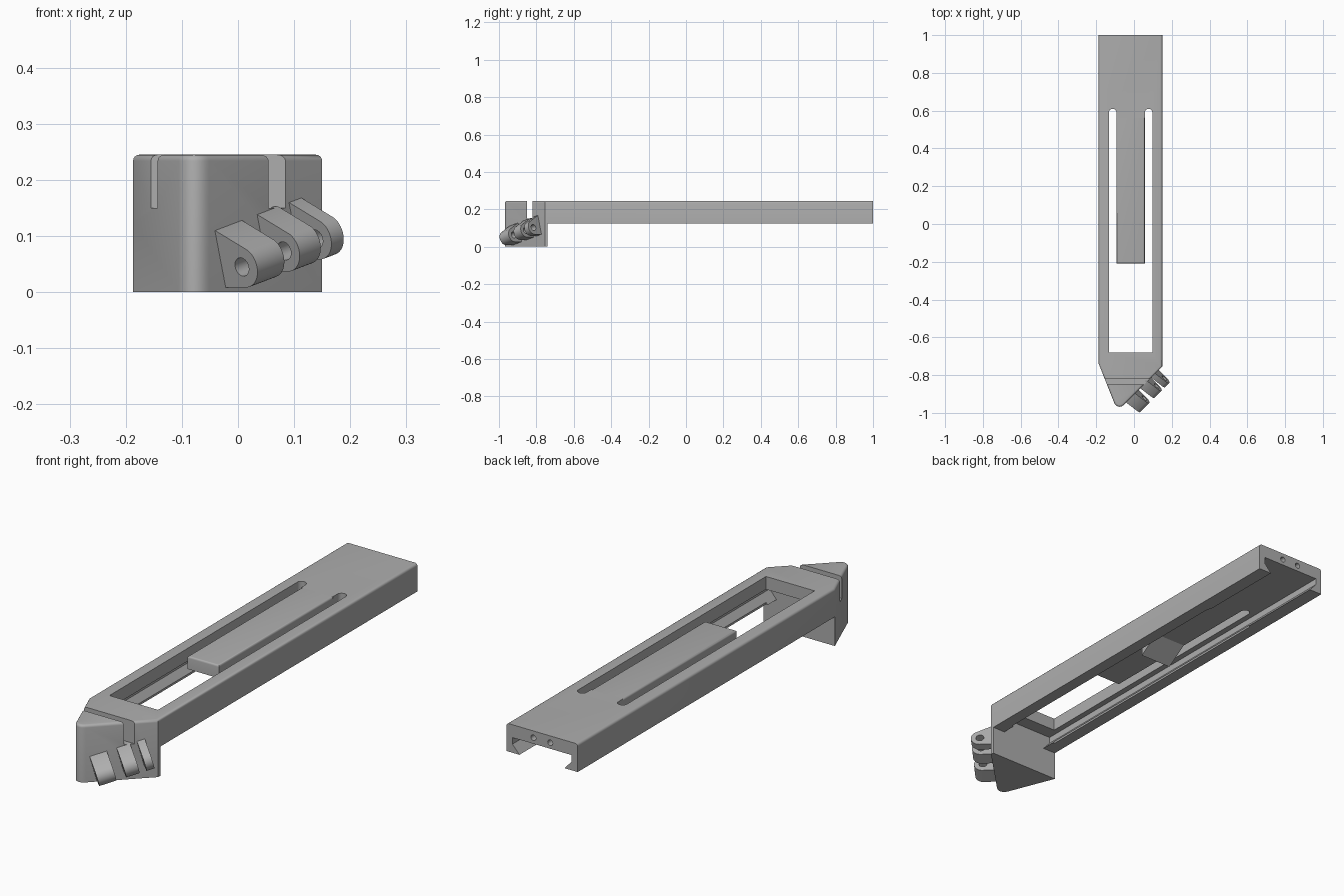
import bpy, bmesh, math
from mathutils import Vector, Matrix

old = bpy.data.objects.get("Cube")
if old:
    bpy.data.objects.remove(old, do_unlink=True)

grey = bpy.data.materials.new("plain grey")
grey.use_nodes = True
grey.diffuse_color = (0.42, 0.42, 0.42, 1)
grey.node_tree.nodes["Principled BSDF"].inputs["Base Color"].default_value = grey.diffuse_color

CX = -0.018          # rail centre line
TOP = 0.245
X, Y, Z = Vector((1, 0, 0)), Vector((0, 1, 0)), Vector((0, 0, 1))


def prism(name, pts, depth, origin=(0, 0, 0), a=X, b=Y, refine=None):
    """Extrude the profile pts, laid along axes a and b, by depth along a x b."""
    o, n = Vector(origin), a.cross(b)
    bm = bmesh.new()
    face = bm.faces.new([bm.verts.new(o + a * p[0] + b * p[1]) for p in pts])
    out = bmesh.ops.extrude_face_region(bm, geom=[face])
    bmesh.ops.translate(bm, vec=n * depth, verts=[v for v in out["geom"] if isinstance(v, bmesh.types.BMVert)])
    bmesh.ops.recalc_face_normals(bm, faces=bm.faces)
    if refine:
        refine(bm)
    mesh = bpy.data.meshes.new(name)
    bm.to_mesh(mesh)
    bm.free()
    mesh.materials.append(grey)
    obj = bpy.data.objects.new(name, mesh)
    bpy.context.collection.objects.link(obj)
    return obj


def box(name, x0, x1, y0, y1, z0, z1, refine=None):
    return prism(name, [(x0, y0), (x1, y0), (x1, y1), (x0, y1)], z1 - z0, (0, 0, z0), refine=refine)


def arc(cx, cy, r, start, end, steps):
    angles = [math.radians(start + (end - start) * i / steps) for i in range(steps + 1)]
    return [(cx + r * math.cos(t), cy + r * math.sin(t)) for t in angles]


def activate(obj):
    bpy.ops.object.select_all(action="DESELECT")
    obj.select_set(True)
    bpy.context.view_layer.objects.active = obj


def cut(obj, cutters):
    activate(obj)
    for c in cutters:
        c.hide_render = True
        mod = obj.modifiers.new("cut", "BOOLEAN")
        mod.operation, mod.solver, mod.object = "DIFFERENCE", "EXACT", c
        bpy.ops.object.modifier_apply(modifier=mod.name)
        bpy.data.objects.remove(c, do_unlink=True)


def smooth(obj):
    activate(obj)
    bpy.ops.object.shade_smooth_by_angle(angle=math.radians(32))


def round_top(bm, skip_y, radius):
    """Round the upper rim, leaving the edge on the plane y = skip_y sharp."""
    top = max(v.co.z for v in bm.verts)
    rim = [e for e in bm.edges if all(v.co.z > top - 1e-4 for v in e.verts)
           and not all(abs(v.co.y - skip_y) < 1e-4 for v in e.verts)]
    bmesh.ops.bevel(bm, geom=rim, offset=radius, segments=4, profile=0.5, affect="EDGES")


def shape_body(bm):
    # Rounded nose, then the softened top rim
    nose = [e for e in bm.edges if all(v.co.y < -0.98 for v in e.verts)]
    bmesh.ops.bevel(bm, geom=nose, offset=0.05, segments=10, profile=0.5, affect="EDGES")
    round_top(bm, 1.0, 0.011)


# Rail and wedge-shaped head in one piece
outline = [(0.15, 1), (-0.187, 1), (-0.187, -0.74), (-0.087, -0.991), (0.15, -0.755)]
body = prism("rail_and_head", outline, TOP, refine=shape_body)

# Dovetail channel below the rail
half = [(0.4, -0.1), (0.4, 0.125), (0.107, 0.125), (0.14, 0.162), (0.14, 0.19)]
profile = [(CX + x, z) for x, z in half] + [(CX - x, z) for x, z in reversed(half)]
cutters = [prism("channel_cutter", profile, 1.94, (0, 1.2, 0), X, Z)]

# Window, spring slots and the slit across the head
cutters.append(box("window_cutter", CX - 0.115, CX + 0.115, -0.68, 0.56, 0.1, 0.3))
for side in (-1, 1):
    sx = CX + side * 0.095
    slot = arc(sx, 0.59, 0.02, 0, 180, 10) + [(sx - 0.02, 0.5), (sx + 0.02, 0.5)]
    cutters.append(prism("slot_cutter", slot, 0.2, (0, 0, 0.1)))
cutters.append(box("slit_cutter", -0.3, 0.3, -0.85, -0.82, 0.15, 0.3))

# Two small holes in the rear end
for hx in (0.023, -0.057):
    cutters.append(prism("hole_cutter", arc(hx, 0.216, 0.012, 0, 345, 23), 0.1, (0, 1.02, 0), X, Z))
cut(body, cutters)
smooth(body)

# Spring tongue with its catch tooth below
tongue = box("spring_tongue", CX - 0.075, CX + 0.075, -0.21, 0.562, 0.19, TOP,
             refine=lambda bm: round_top(bm, 0.562, 0.008))
smooth(tongue)
prism("catch_tooth", [(0.12, 0.128), (0.215, 0.191), (0.12, 0.191)], 0.15, (CX - 0.075, 0, 0), Y, Z)

# Three hinge knuckles on the slanted face, tilted around its normal
TILT = math.radians(15)
out = Vector((1, -1, 0)).normalized()
along = Matrix.Rotation(-TILT, 3, out) @ Vector((1, 1, 0)).normalized()
if along.z < 0:
    along = Matrix.Rotation(TILT, 3, out) @ Vector((1, 1, 0)).normalized()
up = along.cross(out)
if up.z < 0:
    up = -up
sign = 1 if out.cross(up).dot(along) > 0 else -1
R = 0.038
first = Vector((0.007, -0.969, 0.045))
tangent = 53         # where the sloping upper side meets the round end
knuckle = [(-0.062, -R)] + arc(0, 0, R, -90, tangent, 18) + [(-0.05, 0.067), (-0.062, 0.067)]
for name, start, width in (("front", 0, 0.07), ("middle", 0.11, 0.055), ("rear", 0.193, 0.032)):
    obj = prism(name + "_knuckle", knuckle, sign * width, first + along * start, out, up)
    pin = prism("pin_cutter", arc(0, 0, 0.017, 0, 345, 23), sign * (width + 0.04),
                first + along * (start - 0.02), out, up)
    cut(obj, [pin])
    smooth(obj)
